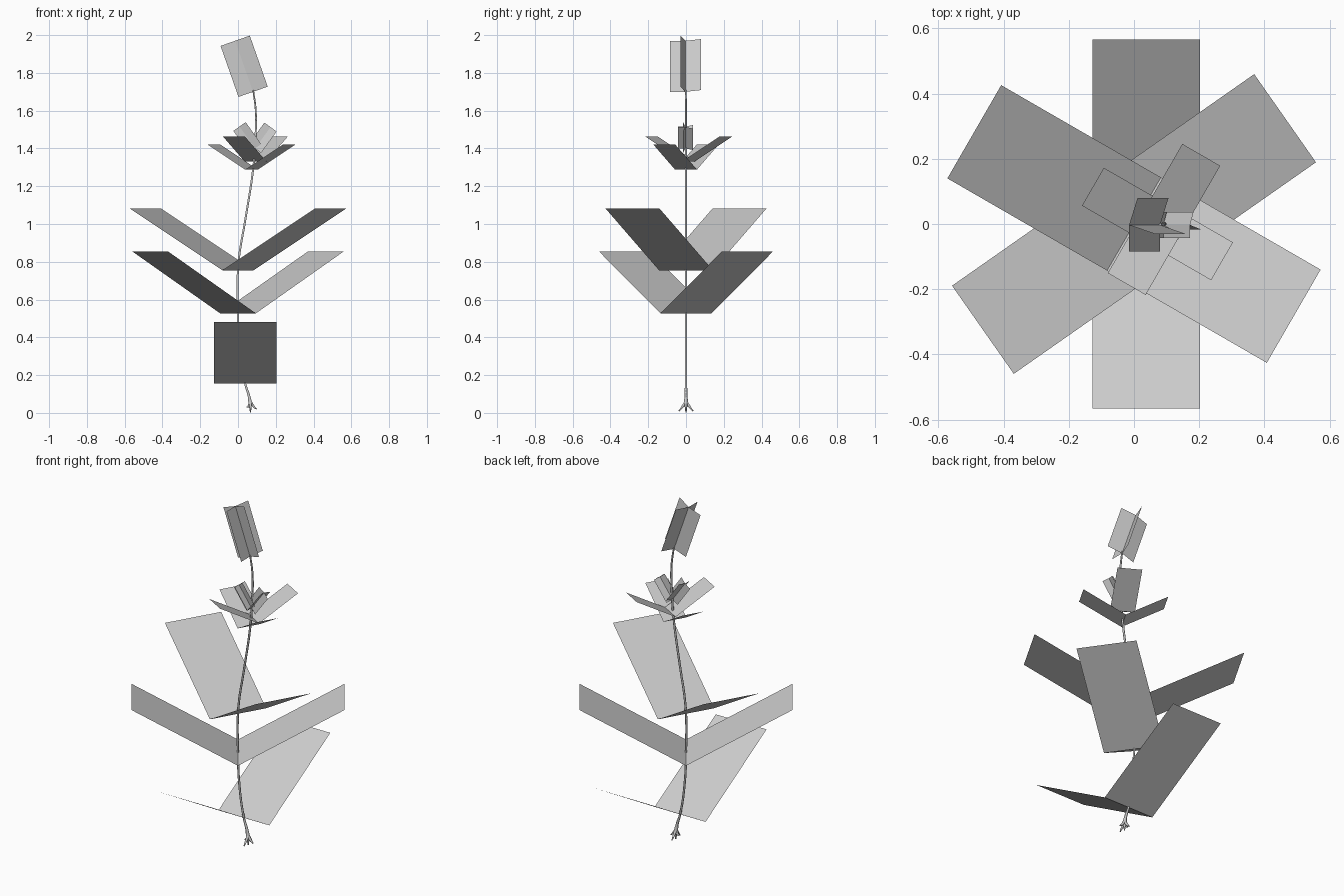
import bpy
from math import sin, cos, radians
from mathutils import Vector

cube = bpy.data.objects.get("Cube")
if cube:
    bpy.data.objects.remove(cube)

grey = bpy.data.materials.new("plain_grey")
grey.use_nodes = True
grey.diffuse_color = (0.6, 0.6, 0.6, 1)
for node in grey.node_tree.nodes:
    if node.type == "BSDF_PRINCIPLED":
        node.inputs["Base Color"].default_value = (0.6, 0.6, 0.6, 1)
        node.inputs["Roughness"].default_value = 0.9


def add_cards(name, quads):
    """One mesh made of separate flat quads."""
    verts = [p for quad in quads for p in quad]
    faces = [tuple(range(i, i + 4)) for i in range(0, len(verts), 4)]
    mesh = bpy.data.meshes.new(name)
    mesh.from_pydata(verts, [], faces)
    mesh.materials.append(grey)
    obj = bpy.data.objects.new(name, mesh)
    bpy.context.collection.objects.link(obj)
    return obj


def leaf_pair(name, base, angle, width, length):
    """Two opposite leaves rising at 30 degrees from the stem."""
    base = Vector(base)
    quads = []
    for turn in (0, 180):
        a = radians(angle + turn)
        out = Vector((cos(a), sin(a), 0)) * length * cos(radians(30))
        out.z = length / 2
        side = Vector((-sin(a), cos(a), 0)) * width / 2
        quads.append((base - side, base - side + out, base + side + out, base + side))
    add_cards(name, [[p for p in reversed(q)] for q in quads])


def blossom(name, bottom, top, radius):
    """Four half cards crossing along a tilted axis."""
    bottom, top = Vector(bottom), Vector(top)
    axis = (top - bottom).normalized()
    back = Vector((0, 1, 0))
    right = back.cross(axis)
    spokes = (-right, right - back * 0.33, -back, back + right * 0.33)
    quads = []
    for spoke in spokes:
        edge = spoke * radius
        quads.append((bottom, bottom + edge, top + edge, top))
    add_cards(name, quads)


def tube(name, points, radius):
    """Thin round stalk; each point is x, y, z and relative thickness."""
    curve = bpy.data.curves.new(name, "CURVE")
    curve.dimensions = "3D"
    curve.bevel_depth = radius
    curve.bevel_resolution = 1
    curve.use_fill_caps = True
    curve.resolution_u = 4
    spline = curve.splines.new("BEZIER")
    spline.bezier_points.add(len(points) - 1)
    for bp, (x, y, z, r) in zip(spline.bezier_points, points):
        bp.co = (x, y, z)
        bp.radius = r
        bp.handle_left_type = bp.handle_right_type = "AUTO"
    curve.materials.append(grey)
    obj = bpy.data.objects.new(name, curve)
    bpy.context.collection.objects.link(obj)


# Large leaves
leaf_pair("lower_leaves", (0.038, 0, 0.155), 90, 0.33, 0.653)
leaf_pair("middle_leaves", (0, 0, 0.527), 35, 0.33, 0.653)
leaf_pair("upper_leaves", (0, 0, 0.755), 150, 0.33, 0.653)

# Small leaves under the buds
leaf_pair("small_lower_leaves", (0.072, 0, 1.288), 150, 0.134, 0.264)
leaf_pair("small_upper_leaves", (0.092, 0.014, 1.332), 60, 0.134, 0.264)

# Blossom and buds
blossom("blossom", (0.08, -0.003, 1.70), (-0.015, -0.003, 1.97), 0.082)
blossom("left_bud", (0.09, -0.003, 1.40), (0.172, -0.003, 1.513), 0.04)
blossom("right_bud", (0.09, -0.003, 1.40), (0.008, -0.003, 1.516), 0.04)

# Stem
tube("stem", [(0.066, 0, 0.045, 2.0), (0.058, 0, 0.09, 1.3), (0.038, 0, 0.155, 1),
              (0.008, 0, 0.35, 1), (0, 0, 0.53, 1), (0.002, 0, 0.79, 1),
              (0.04, 0, 1.03, 1), (0.08, 0, 1.29, 1), (0.092, 0, 1.45, 1),
              (0.094, 0, 1.6, 0.9), (0.08, -0.002, 1.71, 0.8)], 0.006)

# Roots
for i, (x, y, z) in enumerate([(0.045, 0, 0.03), (0.098, 0, 0.02),
                               (0.065, -0.038, 0.01), (0.065, 0.038, 0.01),
                               (0.066, 0, 0.003)]):
    tube(f"root_{i + 1}", [(0.065, 0, 0.06, 1.4),
                           ((x + 0.066) / 2, y * 0.45, 0.035, 1.2),
                           (x, y, z, 0.5)], 0.006)
